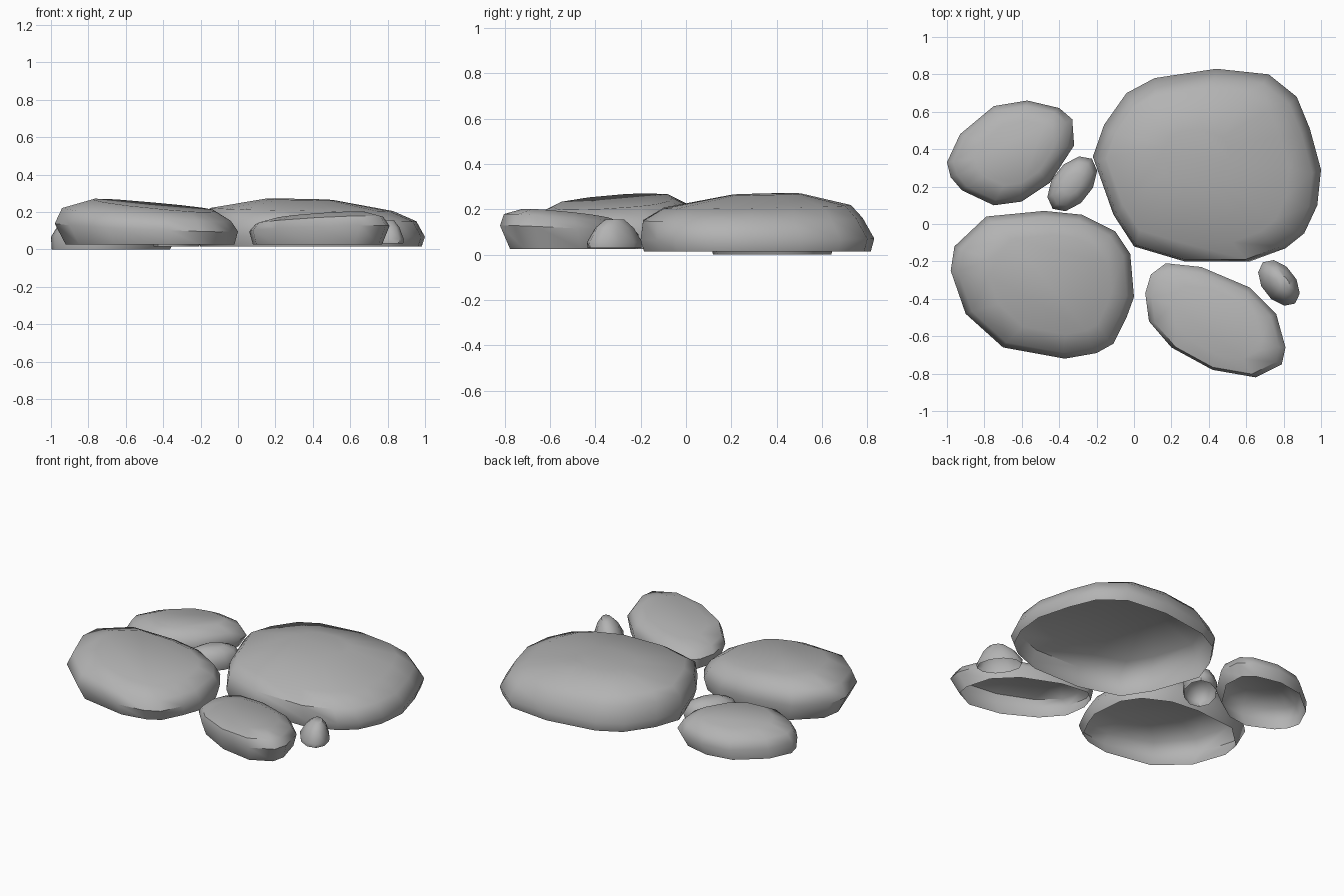
import bpy
import bmesh
import math

default_cube = bpy.data.objects.get("Cube")
if default_cube:
    bpy.data.objects.remove(default_cube, do_unlink=True)

# One plain stone colour
stone_grey = bpy.data.materials.new("stone_grey")
stone_grey.use_nodes = True
colour = (0.45, 0.45, 0.45, 1.0)
stone_grey.diffuse_color = colour
stone_grey.node_tree.nodes["Principled BSDF"].inputs["Base Color"].default_value = colour


def oval(centre, half_length, half_width, degrees, sides=10):
    """Clockwise oval outline, in hundredths of a unit."""
    turn = math.radians(degrees)
    points = []
    for i in range(sides):
        a = -math.tau * i / sides
        u, v = half_length * math.cos(a), half_width * math.sin(a)
        points.append((centre[0] + u * math.cos(turn) - v * math.sin(turn),
                       centre[1] + u * math.sin(turn) + v * math.cos(turn)))
    return points


def make_stone(name, outline, base, top, rings, slope=(0, 0)):
    """Loft a clockwise outline (hundredths) through rings of
    (scale, height share, x shift, y shift), the shifts in hundredths.
    The top plane may slope in x and y; the underside stays open."""
    points = [(x / 100, y / 100) for x, y in outline]
    xs, ys = zip(*points)
    cx, cy = (min(xs) + max(xs)) / 2, (min(ys) + max(ys)) / 2
    bm = bmesh.new()
    loops = []
    for scale, share, shift_x, shift_y in rings:
        loop = []
        for x, y in points:
            dx = (x - cx) * scale + shift_x / 100
            dy = (y - cy) * scale + shift_y / 100
            height = top - base + dx * slope[0] + dy * slope[1]
            loop.append(bm.verts.new((cx + dx, cy + dy, base + share * height)))
        loops.append(loop)
    count = len(points)
    for lower, upper in zip(loops, loops[1:]):
        for i in range(count):
            j = (i + 1) % count
            bm.faces.new((lower[i], upper[i], upper[j], lower[j]))
    bm.faces.new(list(reversed(loops[-1])))
    mesh = bpy.data.meshes.new(name)
    bm.to_mesh(mesh)
    bm.free()
    mesh.materials.append(stone_grey)
    stone = bpy.data.objects.new(name, mesh)
    bpy.context.collection.objects.link(stone)
    bpy.ops.object.select_all(action="DESELECT")
    stone.select_set(True)
    bpy.context.view_layer.objects.active = stone
    bpy.ops.object.shade_smooth_by_angle(angle=math.radians(50))


# Broad slab, steep on its right side, with a low domed top
make_stone(
    "large_stone",
    [(-22, 36), (-16, 53), (-4, 70), (11, 78), (44, 83), (72, 80), (87, 68), (94, 51),
     (100, 29), (98, 10), (91, -5), (81, -13), (62, -20), (27, -20), (0, -12), (-11, 5)],
    base=0.014, top=0.265, slope=(-0.02, 0.02),
    rings=[(0.97, 0, 0, 0), (1, 0.22, 0, 0), (0.94, 0.57, -1, -2),
           (0.8, 0.79, -5, 0), (0.3, 1, -6, 4)])

# Medium stone with a tilted flat top
make_stone(
    "medium_stone",
    [(-98, -25), (-96, -12), (-79, 4), (-48, 7), (-28, 5), (-10, -4), (-2, -16), (0, -39),
     (-4, -50), (-11, -64), (-20, -69), (-37, -72), (-70, -66), (-90, -48)],
    base=0.025, top=0.238, slope=(-0.09, 0.06),
    rings=[(0.92, 0, 2, 0), (1, 0.43, 0, 0), (0.92, 0.76, 0, 0), (0.67, 1, 4, 0)])

# Two smaller flat stones
make_stone(
    "back_stone",
    [(-100, 33), (-93, 48), (-75, 63), (-57, 66), (-40, 62), (-33, 56), (-32, 42),
     (-45, 22), (-60, 12), (-75, 10), (-92, 18), (-98, 25)],
    base=0, top=0.17, slope=(0.04, -0.05),
    rings=[(0.93, 0, -2, 0), (1, 0.42, 0, 0), (0.9, 0.76, 0, 0), (0.62, 1, 2, 0)])
make_stone(
    "front_stone",
    [(6, -37), (9, -27), (17, -21), (36, -23), (62, -34), (76, -48), (81, -66), (79, -75),
     (65, -82), (42, -78), (20, -66), (8, -52)],
    base=0.025, top=0.18, slope=(0.04, -0.08),
    rings=[(0.92, 0, -1, 2), (1, 0.55, 0, 0), (0.91, 0.83, 0, -1), (0.64, 1, 1, -1)])

# Pebbles filling the gaps
make_stone("back_pebble", oval((-33, 21.5), 17, 10.5, 52), base=0.015, top=0.14,
           rings=[(0.92, 0, 0, 0), (1, 0.35, 0, 0), (0.8, 0.8, 0, 0), (0.4, 1, 0, 0)])
make_stone("front_pebble", oval((77.5, -31.5), 14, 9, -52), base=0.03, top=0.155,
           rings=[(0.97, 0, 0, 0), (1, 0.2, 0, 0), (0.7, 0.7, 1, 0), (0.35, 1, 2, 0)])
